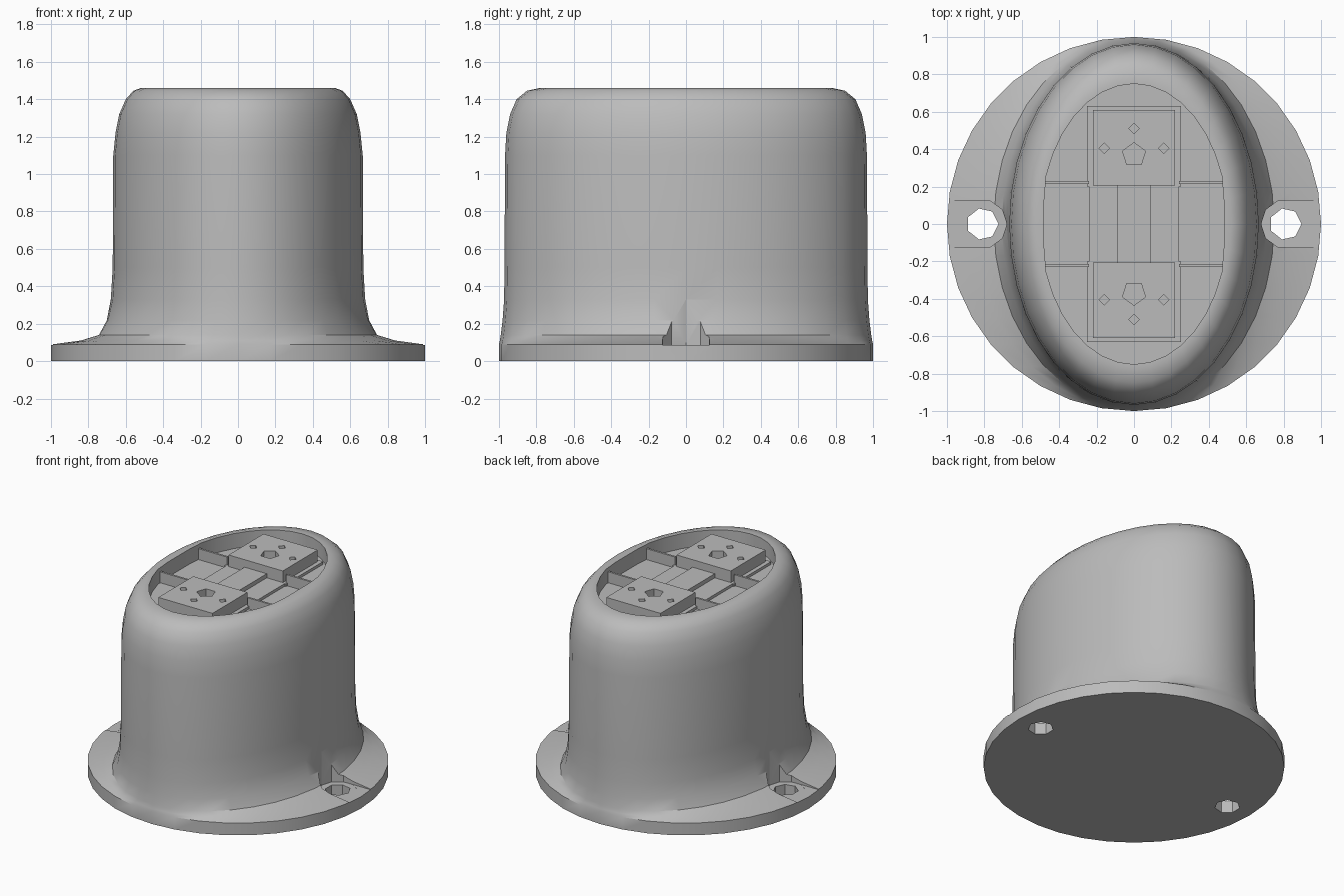
import bpy, bmesh
from math import cos, sin, pi, radians

if "Cube" in bpy.data.objects:
    bpy.data.objects.remove(bpy.data.objects["Cube"], do_unlink=True)

grey = bpy.data.materials.new("plain_grey")
grey.use_nodes = True
grey.diffuse_color = (0.5, 0.5, 0.5, 1)
grey.node_tree.nodes["Principled BSDF"].inputs["Base Color"].default_value = (0.5, 0.5, 0.5, 1)

FLOOR, TOP = 1.35, 1.46


def make(name, bm, smooth=None):
    bmesh.ops.recalc_face_normals(bm, faces=bm.faces)
    me = bpy.data.meshes.new(name)
    bm.to_mesh(me)
    bm.free()
    me.materials.append(grey)
    ob = bpy.data.objects.new(name, me)
    bpy.context.collection.objects.link(ob)
    return ob


def loft(name, rings):
    """Closed solid through a list of rings of points."""
    bm = bmesh.new()
    loops = [[bm.verts.new(p) for p in ring] for ring in rings]
    n = len(loops[0])
    for a, b in zip(loops, loops[1:]):
        for i in range(n):
            j = (i + 1) % n
            bm.faces.new((a[i], a[j], b[j], b[i]))
    bm.faces.new(loops[0][::-1])
    bm.faces.new(loops[-1])
    return make(name, bm)


def ellipse(rx, ry, z, n=36, x=0, y=0, limit=9, turn=0):
    pts = []
    for i in range(n):
        a = 2 * pi * i / n + turn
        pts.append((x + max(-limit, min(limit, rx * cos(a))), y + ry * sin(a), z))
    return pts


def box(name, x0, x1, y0, y1, z0, z1):
    return loft(name, [[(x0, y0, z), (x1, y0, z), (x1, y1, z), (x0, y1, z)] for z in (z0, z1)])


def prism(name, x, y, r, z0, z1, n, turn=0):
    return loft(name, [ellipse(r, r, z, n, x, y, turn=turn) for z in (z0, z1)])


def cut(ob, cutter):
    mod = ob.modifiers.new("cut", "BOOLEAN")
    mod.operation = "DIFFERENCE"
    mod.solver = "EXACT"
    mod.object = cutter
    bpy.context.view_layer.objects.active = ob
    bpy.ops.object.modifier_apply(modifier=mod.name)
    bpy.data.objects.remove(cutter, do_unlink=True)


# Flanged oval housing: half width, half depth, height
profile = [(1, 1, 0), (1, 1, 0.09), (0.85, 0.995, 0.11), (0.75, 0.99, 0.14), (0.705, 0.98, 0.22),
           (0.68, 0.972, 0.33), (0.67, 0.97, 0.5), (0.667, 0.967, 1.1), (0.655, 0.96, 1.22),
           (0.635, 0.94, 1.32), (0.60, 0.905, 1.4), (0.56, 0.85, 1.445), (0.52, 0.78, TOP)]
housing = loft("housing", [ellipse(*p) for p in profile]
               + [ellipse(0.5, 0.75, z, limit=0.48) for z in (TOP, FLOOR)])

# Screw pockets and through holes in the flange
for s in (1, -1):
    cut(housing, prism("pocket", s * 0.81, 0, 0.13, 0.085, 0.4, 10))
    cut(housing, box("slot", *sorted((s * 0.81, s * 1.1)), -0.125, 0.125, 0.086, 0.4))
    cut(housing, prism("screw_hole", s * 0.81, 0, 0.085, -0.1, 0.5, 7))

bpy.ops.object.select_all(action="DESELECT")
housing.select_set(True)
bpy.context.view_layer.objects.active = housing
bpy.ops.object.shade_smooth_by_angle(angle=radians(35))

# Terminal blocks with their sockets, and the ledge behind each
for s, side in ((1, "back"), (-1, "front")):
    block = box(side + "_block", -0.22, 0.22, *sorted((s * 0.205, s * 0.61)), FLOOR - 0.02, 1.455)
    cut(block, prism("socket", 0, s * 0.37, 0.065, 1.37, 1.6, 5, s * pi / 2))
    for x, y in ((-0.16, 0.405), (0.16, 0.405), (0, 0.51)):
        cut(block, prism("pin", x, s * y, 0.028, 1.39, 1.6, 4))
    box(side + "_ledge", -0.25, 0.25, *sorted((s * 0.2, s * 0.63)), FLOOR - 0.02, FLOOR + 0.02)

    # Stiffening ribs from the ledge out to the wall
    for t, hand in ((1, "left"), (-1, "right")):
        box(side + "_" + hand + "_rib", *sorted((t * 0.24, t * 0.49)),
            *sorted((s * 0.215, s * 0.23)), FLOOR - 0.02, 1.43)

# Bridge between the blocks with a raised centre rail
box("bridge", -0.24, 0.24, -0.21, 0.21, FLOOR - 0.02, FLOOR + 0.02)
box("centre_rail", -0.09, 0.09, -0.21, 0.21, FLOOR, FLOOR + 0.05)
